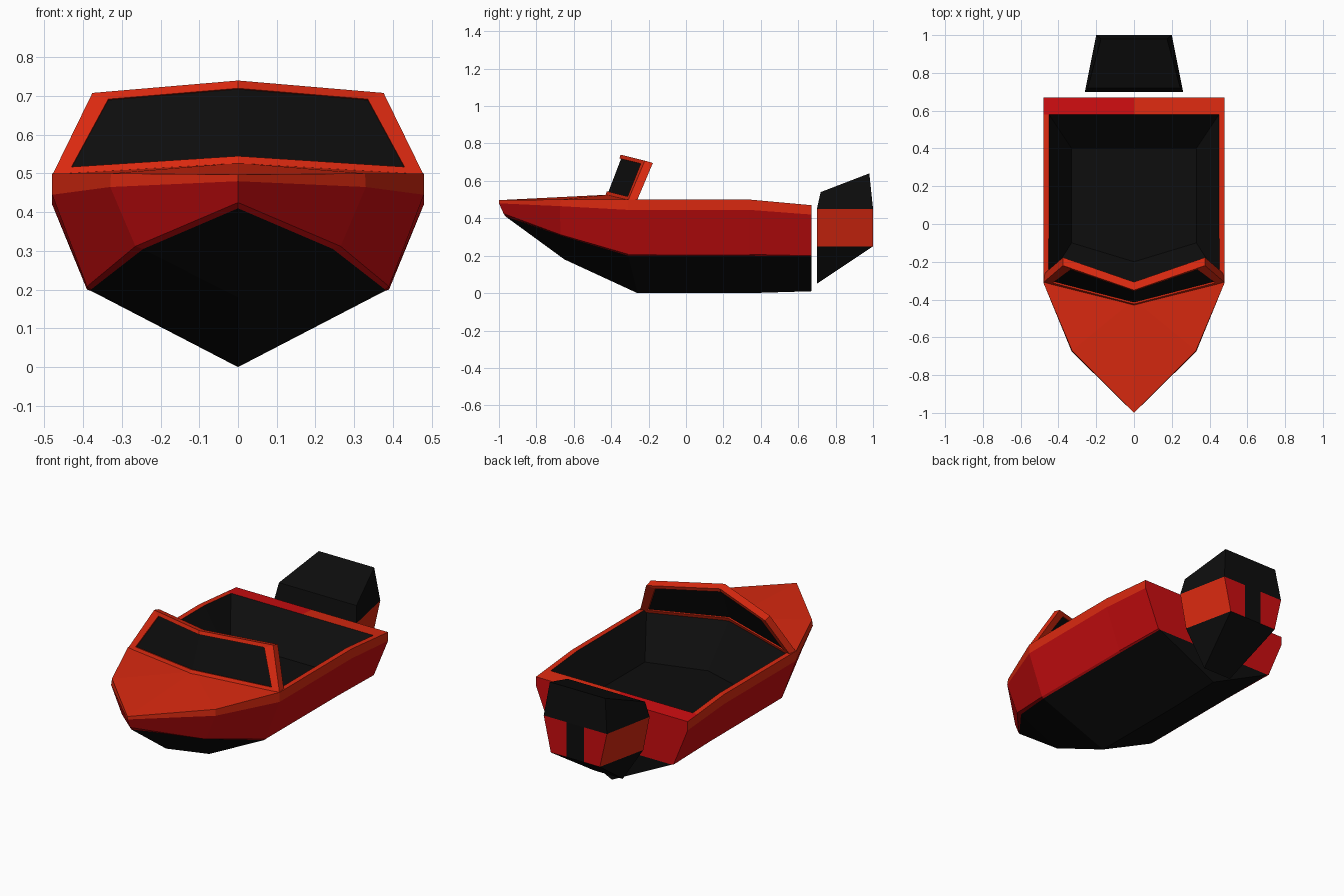
import bpy, bmesh
from mathutils import Vector

if "Cube" in bpy.data.objects:
    bpy.data.objects.remove(bpy.data.objects["Cube"])


def material(name, rgb):
    m = bpy.data.materials.new(name)
    m.diffuse_color = (*rgb, 1)
    m.use_nodes = True
    m.node_tree.nodes["Principled BSDF"].inputs["Base Color"].default_value = m.diffuse_color
    return m


ORANGE = material("orange", (0.70, 0.022, 0.005))
RED = material("red", (0.60, 0.004, 0.005))
BLACK = material("black", (0.004, 0.004, 0.004))


def panel(name, mat, *bands, mirror=True):
    """Flat quads between consecutive rails of every band, mirrored across x."""
    bm = bmesh.new()
    for rails in bands:
        for a, b in zip(rails, rails[1:]):
            for i in range(len(a) - 1):
                quad = [tuple(p) for p in (a[i], a[i + 1], b[i + 1], b[i])]
                quad = list(dict.fromkeys(quad))      # collapse repeated corners
                if len(quad) > 2:
                    bm.faces.new([bm.verts.new(p) for p in quad])
    bmesh.ops.remove_doubles(bm, verts=bm.verts, dist=0.0005)
    me = bpy.data.meshes.new(name)
    bm.to_mesh(me)
    bm.free()
    me.materials.append(mat)
    ob = bpy.data.objects.new(name, me)
    bpy.context.collection.objects.link(ob)
    if mirror:
        ob.modifiers.new("mirror", 'MIRROR')
    return ob


# Hull rails, bow to stern
keel = [(0, -.965, .41), (0, -.65, .18), (0, -.26, 0), (0, .34, 0), (0, .67, .01)]
lip = [(0, -.965, .41), (.245, -.66, .305), (.38, -.31, .2), (.38, .34, .2), (.38, .67, .197)]
chine = [(0, -.975, .425), (.265, -.67, .312), (.39, -.31, .208), (.39, .34, .207), (.39, .67, .2)]
band = [(0, -1, .48), (.33, -.675, .465), (.48, -.31, .445), (.48, .34, .445), (.48, .67, .42)]
gunwale = [(0, -1, .497), (.328, -.67, .5), (.48, -.31, .5), (.48, .34, .5), (.48, .67, .47)]

panel("hull_bottom", BLACK, [keel, lip],
      [[keel[-1], keel[-1]], [lip[-1], (0, .67, .197)]])
panel("hull_sides", RED, [lip, chine, band])
panel("rub_band", ORANGE, [band, gunwale])
panel("transom", RED, [[r[-1], (0, .67, r[-1][2])] for r in (lip, chine, band, gunwale)])

# Foredeck, side rims and two-tone stern rim
opening = [(0, -.40, .527), (.452, -.29, .5), (.45, .34, .5), (.45, .58, .478), (0, .58, .478)]
panel("foredeck_and_rim", ORANGE,
      [gunwale[:4] + [(.48, .58, .478)], [opening[0]] + opening[:4]])
stern = [[(.48, .67, .47), (0, .67, .47)], [(.48, .58, .478), (0, .58, .478)]]
panel("stern_rim_right", ORANGE, stern, mirror=False)
panel("stern_rim_left", RED,
      [[(-x, y, z) for x, y, z in reversed(r)] for r in stern], )
bpy.data.objects["stern_rim_left"].modifiers.clear()

# Cockpit tub
FLOOR = .3
floor = [(0, -.2, FLOOR), (.33, -.1, FLOOR), (.33, .34, FLOOR), (.33, .4, FLOOR), (0, .4, FLOOR)]
spine = [(0, y, FLOOR) for y in (-.2, -.1, .34, .4, .4)]
panel("cockpit", BLACK, [opening, floor, spine])

# Windscreen frame and pane
outer = [(0, -.43, .525), (.48, -.31, .495), (.376, -.22, .708), (0, -.35, .74)]
inner = [(0, -.423, .545), (.43, -.312, .517), (.335, -.242, .692), (0, -.356, .72)]


def pushed(points, t):
    return [tuple(Vector(p) + t * Vector((0, .043, -.012))) for p in points]


panel("windscreen_frame", ORANGE,
      [pushed(outer, 1), outer, inner, pushed(inner, 1), pushed(outer, 1)])
a, b, c, d = pushed(inner, .2)
e, f, g, h = pushed(inner, .8)
panel("windscreen_pane", BLACK, [[a, b], [d, c]], [[f, e], [g, h]])


# Outboard motor: each level runs front centre, front corner, rear corner, rear strip, rear centre
def level(front, rear):
    (xf, yf, zf), (xr, yr, zr) = front, rear
    return [(0, yf, zf), (xf, yf, zf), (xr, yr, zr), (.055, yr, zr), (0, yr, zr)]


base = level((.09, .7, .05), (.155, 1, .25))
low = level((.22, .7, .25), (.155, 1, .25))
high = level((.26, .7, .45), (.2, 1, .45))
top = level((.245, .72, .54), (.175, .98, .64))
panel("motor_leg", BLACK, [base, low], [[base[0], base[4]], [base[1], base[2]]])
panel("motor_side_panels", ORANGE, [low[1:3], high[1:3]])
panel("motor_rear_panels", RED, [low[2:4], high[2:4]])
panel("motor_core", BLACK, [low[:2], high[:2]], [low[3:], high[3:]])
panel("motor_cowl", BLACK, [high, top], [[top[1], top[2]], [top[0], top[4]]])
